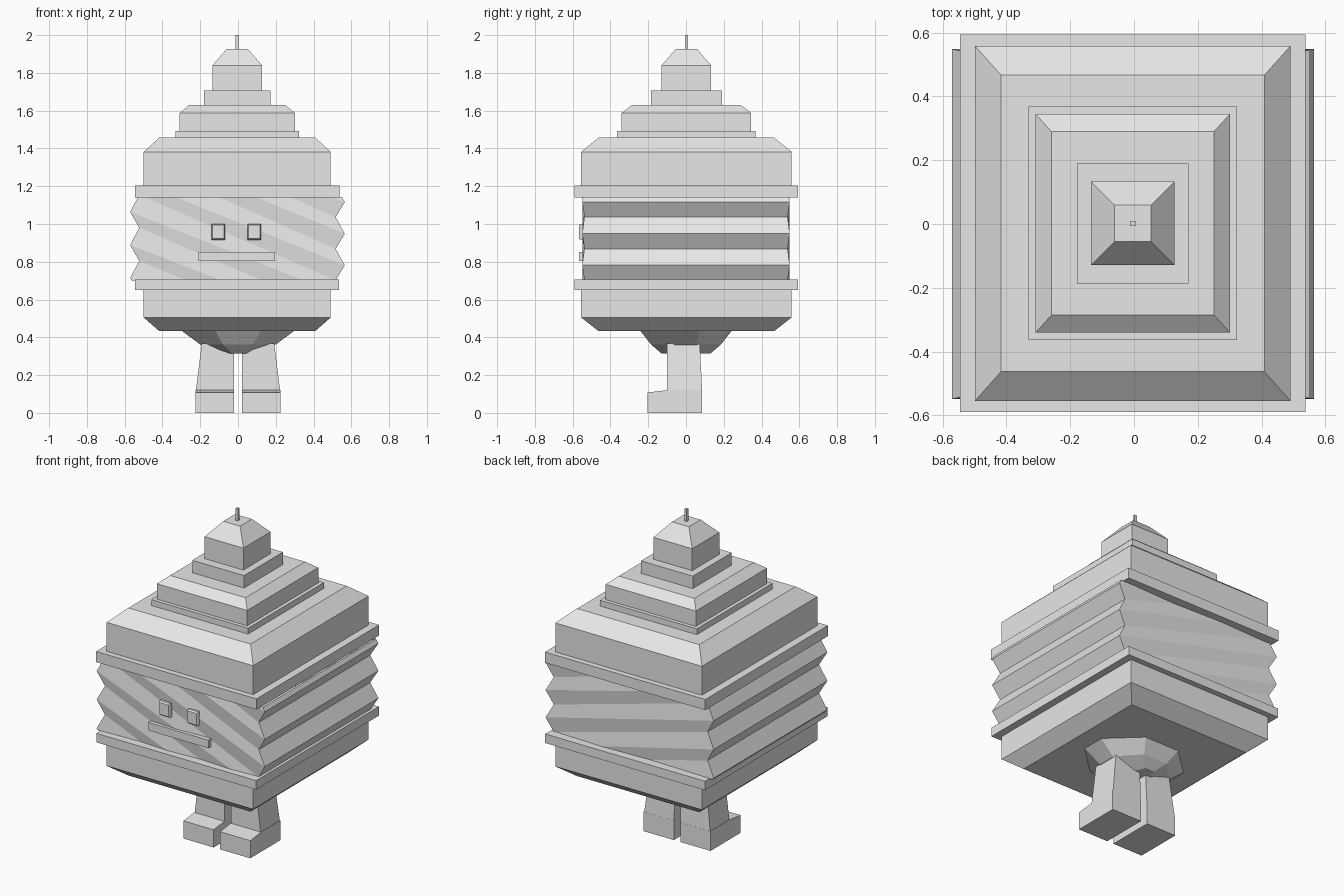
import bpy, bmesh
from mathutils import Vector

if "Cube" in bpy.data.objects:
    bpy.data.objects.remove(bpy.data.objects["Cube"], do_unlink=True)

grey = bpy.data.materials.new("plain_grey")
grey.use_nodes = True
grey.diffuse_color = (0.8, 0.8, 0.8, 1)
grey.node_tree.nodes["Principled BSDF"].inputs["Base Color"].default_value = (0.8, 0.8, 0.8, 1)


def finish(name, bm):
    bmesh.ops.recalc_face_normals(bm, faces=bm.faces)
    mesh = bpy.data.meshes.new(name)
    bm.to_mesh(mesh)
    bm.free()
    mesh.materials.append(grey)
    obj = bpy.data.objects.new(name, mesh)
    bpy.context.collection.objects.link(obj)
    return obj


def loft(name, rings):
    """Skin a stack of equal-length point rings and cap both ends."""
    bm = bmesh.new()
    loops = [[bm.verts.new(p) for p in ring] for ring in rings]
    n = len(loops[0])
    for a, b in zip(loops, loops[1:]):
        for i in range(n):
            j = (i + 1) % n
            bm.faces.new((a[i], a[j], b[j], b[i]))
    bm.faces.new(loops[0][::-1])
    bm.faces.new(loops[-1])
    return finish(name, bm)


def rect(x0, x1, y0, y1, z):
    return [(x0, y0, z), (x1, y0, z), (x1, y1, z), (x0, y1, z)]


def tier(name, *levels):
    """Rectangular tier from (half width, half depth, height) levels."""
    cx, cy = -0.004, 0.002
    loft(name, [rect(cx - w, cx + w, cy - d, cy + d, z) for w, d, z in levels])


# Stepped tower
tier("lower_block", (0.413, 0.465, 0.433), (0.495, 0.557, 0.505), (0.495, 0.557, 0.65))
tier("lower_ledge", (0.54, 0.592, 0.65), (0.54, 0.592, 0.705))
tier("upper_ledge", (0.542, 0.592, 1.14), (0.542, 0.592, 1.205))
tier("upper_block", (0.495, 0.557, 1.205), (0.495, 0.557, 1.382), (0.413, 0.465, 1.457))
tier("second_ledge", (0.327, 0.366, 1.457), (0.327, 0.366, 1.493))
tier("second_block", (0.305, 0.343, 1.493), (0.305, 0.343, 1.587), (0.255, 0.288, 1.63))
tier("third_ledge", (0.175, 0.188, 1.63), (0.175, 0.188, 1.706))
tier("top_block", (0.131, 0.131, 1.706), (0.131, 0.131, 1.84), (0.057, 0.057, 1.926))
tier("spike", (0.008, 0.008, 1.926), (0.008, 0.008, 2.0))

# Pleated wrap: ruled walls between zigzag corners, slanting on front and back


def zigzag(side, face, first, period, count):
    pts = []
    for i in range(count):
        ridge = i % 2 == 0
        x = (0.568 if ridge else 0.52) * side - 0.003
        y = (0.549 if ridge else 0.538) * face
        z = first + period * (i // 2) + (0 if ridge else 0.52 * period)
        pts.append(Vector((x, y, z)))
    return pts


def wall(bm, a, b):
    va, vb = [[bm.verts.new(p) for p in line] for line in (a, b)]
    for i in range(len(va) - 1):
        bm.faces.new((va[i], vb[i], vb[i + 1], va[i + 1]))


bm = bmesh.new()
LEFT, RIGHT, PITCH_L, PITCH_R = 0.714, 0.782, 0.175, 0.167
for face, shift in ((-1, 3), (1, 2)):
    start = RIGHT - 4 * PITCH_R
    left_start = LEFT + (shift - 4) * PITCH_L
    wall(bm, zigzag(1, face, start, PITCH_R, 16), zigzag(-1, face, left_start, PITCH_L, 16))
for side, first, pitch in ((1, RIGHT, PITCH_R), (-1, LEFT, PITCH_L)):
    wall(bm, zigzag(side, -1, first - pitch, pitch, 9), zigzag(side, 1, first - pitch, pitch, 9))
for z, up in ((0.7, -1), (1.142, 1)):
    geom = bm.verts[:] + bm.edges[:] + bm.faces[:]
    bmesh.ops.bisect_plane(bm, geom=geom, plane_co=(0, 0, z), plane_no=(0, 0, up), clear_outer=True)
bmesh.ops.remove_doubles(bm, verts=bm.verts, dist=0.0005)
finish("pleated_wrap", bm)

# Face
for name, x in (("right_eye", -0.104), ("left_eye", 0.086)):
    loft(name, [[(x + sx * w, y, 0.958 + sz * h) for sx, sz in ((-1, -1), (1, -1), (1, 1), (-1, 1))]
                for w, h, y in ((0.036, 0.043, -0.52), (0.036, 0.043, -0.557), (0.03, 0.036, -0.566))])
loft("mouth", [rect(-0.21, 0.196, -0.566, -0.52, z) for z in (0.803, 0.852)])

# Faceted hips under the body


def octagon(w, d, z):
    quarter = [(w, 0.3 * d), (0.4 * w, d)]
    pts = quarter + [(-x, y) for x, y in quarter[::-1]]
    return [(x, y, z) for x, y in pts + [(-x, -y) for x, y in pts]]


loft("hips", [octagon(0.3, 0.243, 0.436), octagon(0.2, 0.185, 0.362), octagon(0.075, 0.13, 0.315)])

# Legs and feet
for name, s in (("right", -1), ("left", 1)):
    loft(name + "_leg", [rect(s * 0.022, s * 0.224, -0.1, 0.086, 0.11),
                         rect(s * 0.02, s * 0.192, -0.1, 0.073, 0.368)])
    foot = [(-0.204, 0), (0.086, 0), (0.086, 0.12), (-0.1, 0.12), (-0.204, 0.108)]
    loft(name + "_foot", [[(s * x, y, z) for y, z in foot] for x in (0.022, 0.226)])
